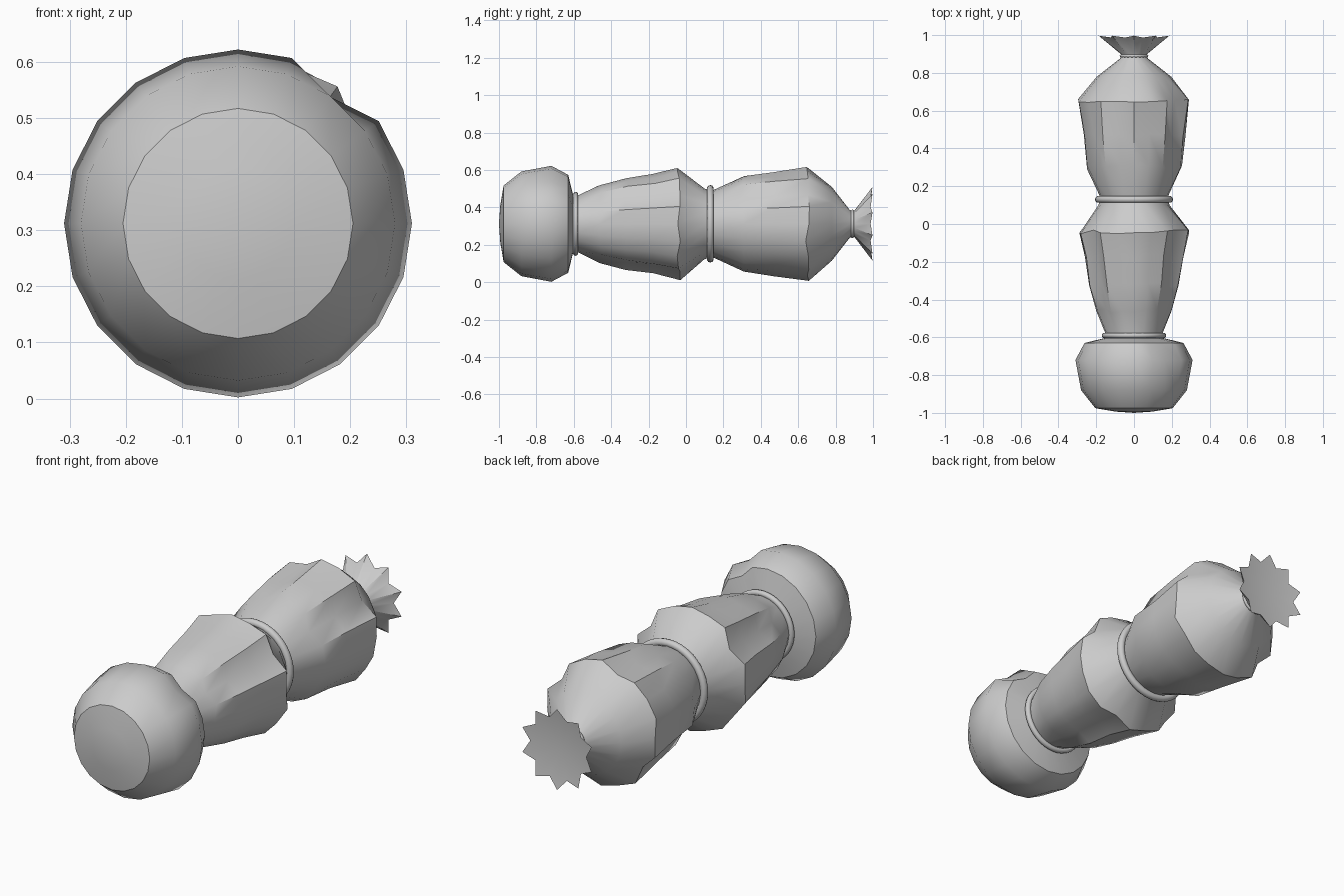
import bpy, bmesh, math, random
from math import sin, cos, radians

if "Cube" in bpy.data.objects:
    bpy.data.objects.remove(bpy.data.objects["Cube"])

random.seed(4)
N = 20          # sides around the bundle
CZ = 0.312      # height of the long axis


def finish(ob, angle):
    bpy.ops.object.select_all(action='DESELECT')
    ob.select_set(True)
    bpy.context.view_layer.objects.active = ob
    bpy.ops.object.shade_smooth_by_angle(angle=radians(angle))


def lathe(name, rings, shape, tip_start=None, tip_end=None, angle=40):
    """Loft rings (y, radius) along y; shape(ring, side, y, r) returns (y, r)."""
    bm = bmesh.new()
    loops = []
    for k, (y, r) in enumerate(rings):
        loop = []
        for j in range(N):
            a = radians(90 + j * 360 / N)
            yy, rr = shape(k, j, y, r)
            loop.append(bm.verts.new((rr * cos(a), yy, CZ + rr * sin(a))))
        loops.append(loop)
    for a, b in zip(loops, loops[1:]):
        for j in range(N):
            bm.faces.new((a[j], a[(j + 1) % N], b[(j + 1) % N], b[j]))
    for tip, loop in ((tip_start, loops[0]), (tip_end, loops[-1])):
        if tip is not None:
            c = bm.verts.new((0, tip, CZ))
            for j in range(N):
                bm.faces.new((loop[j], loop[(j + 1) % N], c))
    bmesh.ops.recalc_face_normals(bm, faces=bm.faces)
    me = bpy.data.meshes.new(name)
    bm.to_mesh(me)
    bm.free()
    ob = bpy.data.objects.new(name, me)
    bpy.context.collection.objects.link(ob)
    finish(ob, angle)
    return ob


# Rounded front end, with one dent at the upper right
def head_shape(k, j, y, r):
    if j == 18 and k > 2:
        r *= 0.90
    return y, r


lathe("rounded_end", [(-0.993, 0.10), (-0.975, 0.205), (-0.88, 0.28), (-0.72, 0.31),
                      (-0.63, 0.262), (-0.605, 0.16), (-0.585, 0.15)],
      head_shape, tip_start=-1.0, tip_end=-0.585)


# Gathered cloth: even sides are ridges, odd sides shallow valleys, a few deep folds
def cloth(deep):
    def shape(k, j, y, r):
        if r < 0.2:
            return y, r
        if j in deep:
            r *= 0.88
        elif j % 2:
            r *= 0.97
        return y + random.uniform(-0.012, 0.012), r * random.uniform(0.985, 1.025)
    return shape


lathe("middle_section", [(-0.60, 0.152), (-0.575, 0.153), (-0.46, 0.207), (-0.32, 0.243),
                         (-0.17, 0.267), (-0.04, 0.298), (0.10, 0.188), (0.14, 0.18)],
      cloth({3, 11, 17}), tip_start=-0.60, tip_end=0.14)
lathe("rear_section", [(0.12, 0.175), (0.15, 0.182), (0.30, 0.258), (0.47, 0.275),
                       (0.65, 0.302), (0.78, 0.197), (0.875, 0.075), (0.895, 0.066)],
      cloth({1, 7, 17}), tip_start=0.12, tip_end=0.895)


# Flared, zigzag-edged tail
def flare_shape(k, j, y, r):
    if k == 2 and j % 2:
        return y - 0.01, r * 0.77
    return y, r


lathe("flared_tail", [(0.885, 0.066), (0.90, 0.07), (0.997, 0.197)], flare_shape,
      tip_end=0.97)

# Cords tied round the gathered places
for name, y, major, minor in (("front_cord", -0.59, 0.157, 0.014),
                              ("middle_cord", 0.13, 0.189, 0.018),
                              ("tail_cord", 0.89, 0.068, 0.008)):
    bpy.ops.mesh.primitive_torus_add(major_segments=40, minor_segments=10,
                                     major_radius=major, minor_radius=minor,
                                     location=(0, y, CZ), rotation=(math.pi / 2, 0, 0))
    cord = bpy.context.object
    cord.name = name
    finish(cord, 60)
